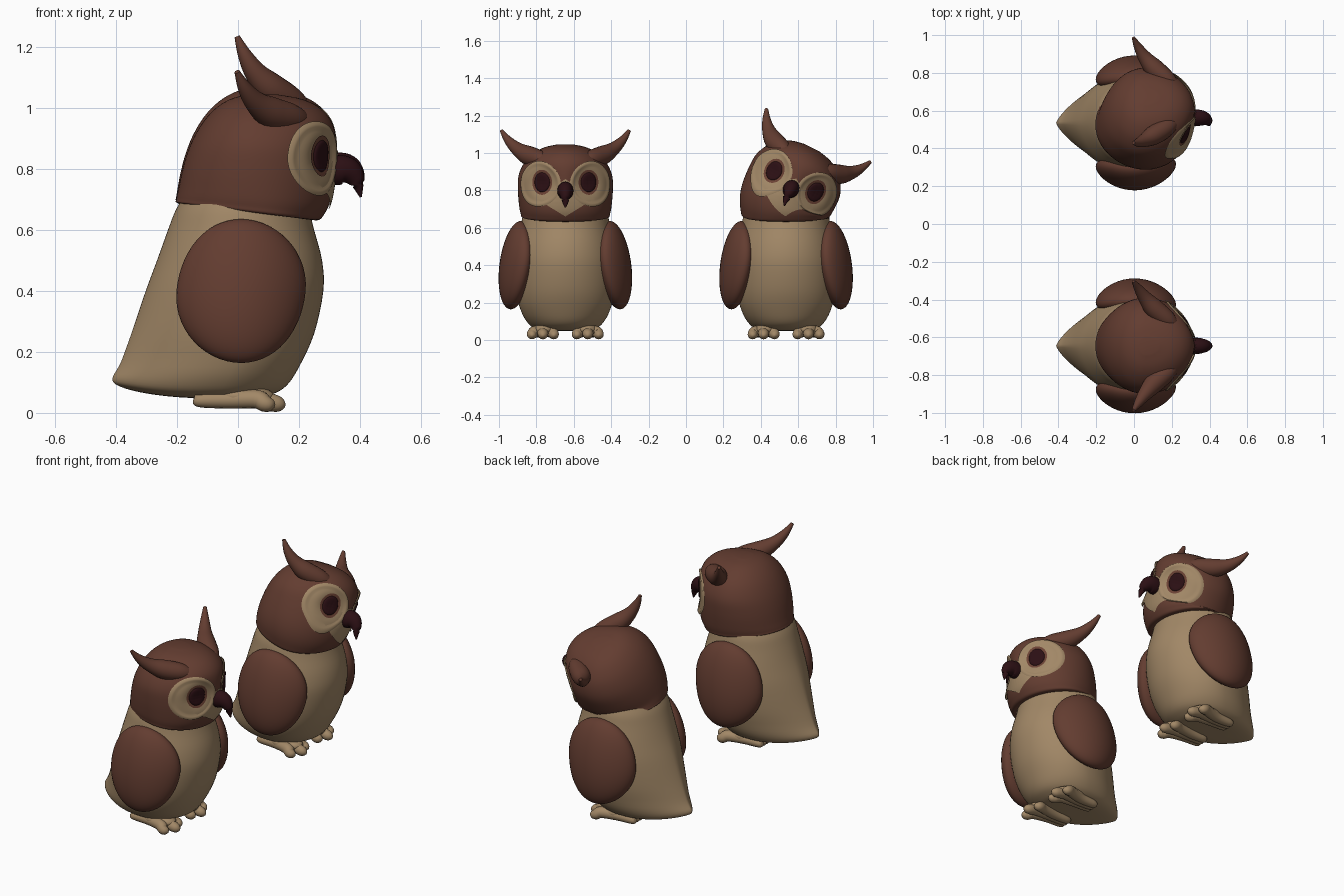
import bpy, bmesh, math
from mathutils import Vector, Matrix
from mathutils.bvhtree import BVHTree

if "Cube" in bpy.data.objects:
    bpy.data.objects.remove(bpy.data.objects["Cube"])


def material(name, rgb):
    m = bpy.data.materials.new(name)
    m.diffuse_color = (*rgb, 1)
    m.use_nodes = True
    m.node_tree.nodes["Principled BSDF"].inputs["Base Color"].default_value = m.diffuse_color
    return m


BROWN = material("feather brown", (0.125, 0.046, 0.030))
BEIGE = material("down beige", (0.36, 0.245, 0.135))
RING = material("eye ring brown", (0.15, 0.055, 0.035))
DARK = material("dark beak and pupil", (0.025, 0.005, 0.007))


def spline(rows, steps):
    """Smooth interpolation through rows of numbers."""
    out, n = [], len(rows)
    for i in range(n - 1):
        a, b, c, d = (rows[max(0, min(n - 1, i + k))] for k in (-1, 0, 1, 2))
        for s in range(steps):
            t = s / steps
            out.append([q + t * (r - p) / 2 + t * t * (2 * p - 5 * q + 4 * r - d_) / 2
                        + t ** 3 * (3 * q - p - 3 * r + d_) / 2
                        for p, q, r, d_ in zip(a, b, c, d)])
    return out + [list(rows[-1])]


def skin(rings):
    """Closed surface through rings of points, rounded off with end caps."""
    n = len(rings[0])
    verts = [p for ring in rings for p in ring]
    faces = [(i * n + j, i * n + (j + 1) % n, (i + 1) * n + (j + 1) % n, (i + 1) * n + j)
             for i in range(len(rings) - 1) for j in range(n)]
    for base, ring in ((0, rings[0]), (n * (len(rings) - 1), rings[-1])):
        verts.append(sum(ring, Vector()) / n)
        faces += [(base + j, base + (j + 1) % n, len(verts) - 1) for j in range(n)]
    return verts, faces


def make(name, geo, mat, place, facing=None):
    verts, faces = geo
    me = bpy.data.meshes.new(name)
    me.from_pydata([place(Vector(v)) for v in verts], [], faces)
    bm = bmesh.new()
    bm.from_mesh(me)
    bmesh.ops.recalc_face_normals(bm, faces=bm.faces)
    if facing and sum((f.normal * f.calc_area() for f in bm.faces), Vector()).dot(facing) < 0:
        bmesh.ops.reverse_faces(bm, faces=bm.faces)
    bm.to_mesh(me)
    bm.free()
    me.materials.append(mat)
    ob = bpy.data.objects.new(name, me)
    bpy.context.collection.objects.link(ob)
    bpy.context.view_layer.objects.active = ob
    bpy.ops.object.select_all(action='DESELECT')
    ob.select_set(True)
    bpy.ops.object.shade_smooth_by_angle(angle=math.radians(50))


def loft(rows, cx, n, shape):
    """Rings from rows of height, front x, back x, half width, back pointedness."""
    rings = []
    for z, fx, bx, w, k in rows:
        ring = []
        mid = min(cx, (fx + bx) / 2 + 0.08)
        for j in range(n):
            c, s = math.cos(math.tau * j / n), math.sin(math.tau * j / n)
            if c >= 0:
                x, y = mid + (fx - mid) * c, w * s
            else:
                x, y = mid + (mid - bx) * c, w * math.copysign(abs(s) ** k, s)
            ring.append(shape(Vector((x, y, z))))
        rings.append(ring)
    return skin(rings)


def tube(points, steps=6, n=20, flat=1.0):
    """Tapered round tube through rows of x, y, z, radius."""
    rows = spline(points, steps)
    pts = [Vector(r[:3]) for r in rows]
    rings = []
    for i, p in enumerate(pts):
        t = (pts[min(i + 1, len(pts) - 1)] - pts[max(i - 1, 0)]).normalized()
        a = t.cross(Vector((0, 0, 1)) if abs(t.z) < 0.95 else Vector((0, 1, 0))).normalized()
        b = t.cross(a)
        r = max(rows[i][3], 0.003)
        rings.append([p + r * (a * math.cos(math.tau * j / n) * flat
                               + b * math.sin(math.tau * j / n)) for j in range(n)])
    return skin(rings)


def ellipsoid(center, radii, bend=lambda v: v, nu=32, nv=20):
    rings = []
    for i in range(nv + 1):
        a = math.pi * min(max(i / nv, 0.01), 0.99)
        rings.append([bend(Vector(center) + Vector((
            radii[0] * math.sin(a) * math.cos(math.tau * j / nu),
            radii[1] * math.sin(a) * math.sin(math.tau * j / nu),
            radii[2] * math.cos(a)))) for j in range(nu)])
    return skin(rings)


def body_shape(v):
    # lift the underside towards the tail tip
    v.z += 0.36 * max(0, -v.x - 0.1) ** 2 * max(0, 1 - (v.z - 0.05) / 0.12)
    return v


def head_shape(v):
    # slope the collar line and sink the eye sockets
    v.z -= 0.13 * v.x * max(0, 1 - (v.z - 0.66) / 0.12)
    if v.x > 0.05:
        v.x -= 0.038 * math.exp(-((abs(v.y) - 0.12) ** 2 + (v.z - 0.84) ** 2) / 0.0045)
    return v


BODY = loft(spline([
    (0.048, 0.00, -0.16, 0.06, 1.2), (0.050, 0.07, -0.32, 0.12, 1.4),
    (0.062, 0.115, -0.395, 0.165, 1.5), (0.090, 0.16, -0.412, 0.20, 1.55),
    (0.15, 0.20, -0.390, 0.235, 1.5), (0.26, 0.25, -0.35, 0.266, 1.4),
    (0.40, 0.28, -0.303, 0.274, 1.25), (0.50, 0.276, -0.266, 0.262, 1.15),
    (0.60, 0.25, -0.23, 0.24, 1.05), (0.66, 0.235, -0.207, 0.229, 1.0),
    (0.70, 0.22, -0.185, 0.215, 1.0)], 4), 0.0, 64, body_shape)

HEAD = loft(spline([
    (0.665, 0.22, -0.17, 0.19, 1), (0.665, 0.262, -0.202, 0.231, 1),
    (0.682, 0.283, -0.202, 0.239, 1), (0.72, 0.304, -0.196, 0.247, 1),
    (0.80, 0.320, -0.182, 0.254, 1), (0.88, 0.323, -0.156, 0.250, 1),
    (0.95, 0.310, -0.118, 0.218, 1), (1.00, 0.270, -0.073, 0.168, 1),
    (1.03, 0.210, -0.025, 0.112, 1), (1.045, 0.13, 0.03, 0.045, 1)], 5), 0.06, 80, head_shape)
SURFACE = BVHTree.FromPolygons(HEAD[0], HEAD[1])


def patch(center, yaw, outline, offset, n=56, m=14):
    """Thin plate laid on the head; outline gives its edge by angle."""
    N = Vector((math.cos(yaw), math.sin(yaw), 0))
    U = Vector((-math.sin(yaw), math.cos(yaw), 0))
    rings = []
    for i in range(m + 1):
        s = max(i / m, 0.02)
        ring = []
        for j in range(n):
            u, v = outline(math.tau * j / n)
            p = Vector(center) + U * u * s + Vector((0, 0, v * s))
            hit = SURFACE.ray_cast(p + N, -N)[0] or SURFACE.find_nearest(p)[0]
            ring.append(hit + N * offset(s))
        rings.append(ring)
    verts = [p for r in rings for p in r]
    faces = [(i * n + j, i * n + (j + 1) % n, (i + 1) * n + (j + 1) % n, (i + 1) * n + j)
             for i in range(m) for j in range(n)]
    return verts, faces + [tuple(range(n))], N


def oval(a, b):
    return lambda t: (a * math.cos(t), b * math.sin(t))


def kite(t):
    # heart point below the beak
    c, s = abs(math.cos(t)), math.sin(t)
    r = 1 / (c / 0.155 + abs(s) / (0.095 if s < 0 else 0.105))
    return r * math.cos(t), r * s


def owl(prefix, y0, roll, shift, ear_in):
    def place(v):
        return v + Vector((0, y0, 0))

    def tilt(v):
        # the head rolls sideways, easing out at the neck
        t = min(max((v.z - 0.64) / 0.12, 0), 1)
        t = t * t * (3 - 2 * t)
        rot = Matrix.Rotation(roll * t, 3, 'X')
        pivot = Vector((0, 0, 0.765))
        return place(rot @ (v - pivot) + pivot + Vector(shift) * t)

    def add(name, geo, mat, where, facing=None):
        make(f"{prefix}_{name}", geo, mat, where, facing)

    def plate(name, mat, *args):
        v, f, n = patch(*args)
        add(name, (v, f), mat, tilt, n)

    add("body", BODY, BEIGE, place)
    add("head", HEAD, BROWN, tilt)
    add("beak", tube([(0.28, 0, 0.785, 0.042), (0.325, 0, 0.797, 0.049), (0.362, 0, 0.793, 0.044),
                      (0.388, 0, 0.764, 0.029), (0.403, 0, 0.708, 0.004)], flat=0.88), DARK, tilt)
    plate("face_point", BEIGE, (0.3, 0, 0.755), 0, kite, lambda s: 0.006)

    for d, side in ((1, "left"), (-1, "right")):
        # ear tuft growing out of the brow
        add(f"{side}_ear_tuft", tube([
            (0.235, d * 0.08, 0.945, 0.02), (0.18, d * 0.135, 0.965, 0.046),
            (0.11, d * 0.195, 0.985, 0.052), (0.058, d * (0.255 - ear_in / 3), 1.020, 0.037),
            (0.022, d * (0.305 - ear_in * 0.7), 1.067, 0.023),
            (-0.003, d * (0.342 - ear_in), 1.120, 0.009)]), BROWN, tilt)
        # face disc with raised rim, eye ring and domed pupil
        plate(f"{side}_face_disc", BEIGE, (0.24, d * 0.13, 0.835), d * math.radians(30),
              oval(0.134, 0.122),
              lambda s: 0.004 + 0.008 * math.exp(-((s - 0.92) / 0.09) ** 2))
        eye, yaw = (0.26, d * 0.120, 0.843), d * math.radians(20)
        plate(f"{side}_eye_ring", RING, eye, yaw, oval(0.060, 0.067),
              lambda s: 0.008 + 0.003 * (1 - s))
        plate(f"{side}_pupil", DARK, eye, yaw, oval(0.046, 0.052),
              lambda s: 0.010 + 0.014 * math.sqrt(max(0, 1 - s * s)))

        # wing shell wrapped around the flank
        def wrap(v):
            z = (v.z - 0.40) / 0.235
            v.x += 0.02 * z * (1 - abs(z)) + 0.01
            v.y -= d * (0.9 * v.x ** 2 + 0.027 * z)
            return v
        add(f"{side}_wing", ellipsoid((0.0, d * 0.265, 0.40), (0.212, 0.088, 0.236), wrap,
                                      40, 28), BROWN, place)
        # foot: rounded pad and three toes
        add(f"{side}_foot", ellipsoid((0.02, d * 0.115, 0.054), (0.10, 0.062, 0.035)), BEIGE, place)
        for k, (ty, tx) in enumerate(((0.062, 0.125), (0.12, 0.152), (0.178, 0.118))):
            heel = d * (0.115 + (ty - 0.12) * 0.45)
            add(f"{side}_toe_{k + 1}", tube([
                (-0.147, heel, 0.042, 0.006), (-0.130, heel, 0.041, 0.022),
                (-0.03, heel, 0.043, 0.029), (0.06, d * (ty * 0.75 + 0.03), 0.045, 0.031),
                (tx - 0.03, d * ty, 0.031, 0.028), (tx - 0.007, d * ty, 0.025, 0.019),
                (tx + 0.003, d * ty, 0.022, 0.005)], 4, 16), BEIGE, place)


owl("upright_owl", -0.645, 0.0, (0, 0, 0), 0.0)
owl("tilted_owl", 0.535, math.radians(-27), (0, 0.012, 0.013), 0.03)
